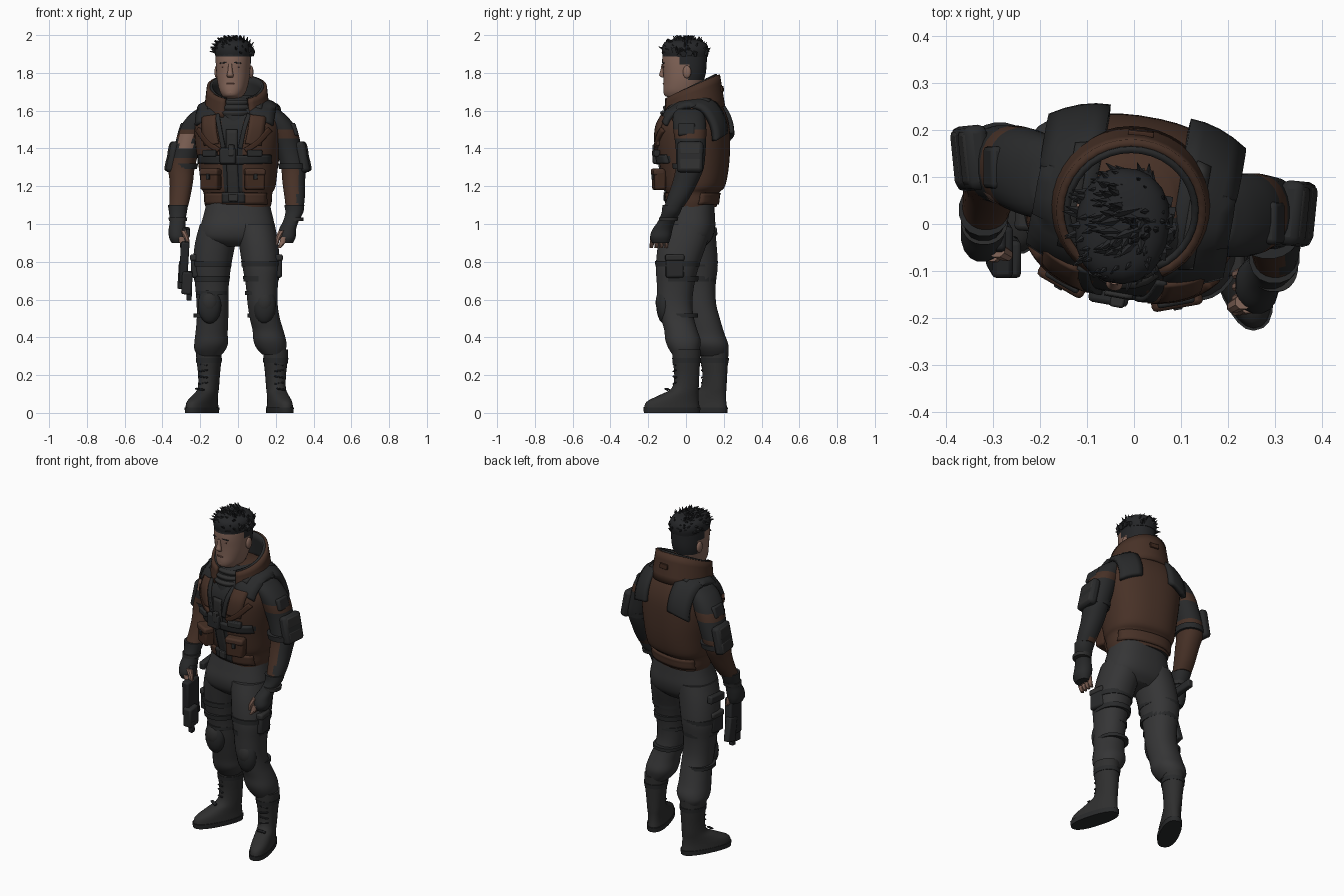
import bpy, bmesh, math, random
from mathutils import Matrix, Vector

if "Cube" in bpy.data.objects:
    bpy.data.objects.remove(bpy.data.objects["Cube"])

random.seed(4)
COL = {"pants_grey": (.036, .036, .037), "gear_black": (.022, .023, .024), "jacket_brown": (.064, .031, .02),
       "skin": (.23, .132, .1), "hair_black": (.018, .019, .021), "boot_grey": (.028, .028, .028),
       "pouch_brown": (.052, .023, .014), "lip_brown": (.15, .075, .058)}
MAT = {}
for k, c in COL.items():
    MAT[k] = bpy.data.materials.new(k)
    MAT[k].diffuse_color = (*c, 1)
I = Matrix.Identity(4)
TW = Matrix.Translation((0, .035, 0)) @ Matrix.Rotation(math.radians(-10), 4, 'Z')   # twisted torso frame
HEAD = Matrix.Translation((-.024, 0, 0)) @ Matrix.Rotation(math.radians(-8), 4, 'Z')


def finish(name, bm, mat, M=I, solid=0, bevel=0, angle=40):
    bmesh.ops.recalc_face_normals(bm, faces=bm.faces)
    me = bpy.data.meshes.new(name)
    bm.to_mesh(me)
    bm.free()
    me.shade_smooth()
    me.set_sharp_from_angle(angle=math.radians(angle))
    me.materials.append(MAT[mat])
    ob = bpy.data.objects.new(name, me)
    bpy.context.collection.objects.link(ob)
    ob.matrix_world = M
    if solid:
        m = ob.modifiers.new("thickness", 'SOLIDIFY')
        m.thickness, m.offset = solid, 0
    if bevel:
        m = ob.modifiers.new("bevel", 'BEVEL')
        m.width, m.segments = bevel, 2
    return ob


def paint(ob, mat, rule):
    ob.data.materials.append(MAT[mat])
    for p in ob.data.polygons:
        if rule(p.center):
            p.material_index = len(ob.data.materials) - 1


def spline(rows, t):
    i = min(int(t), len(rows) - 2)
    f = t - i
    a, b, c, d = (rows[min(max(j, 0), len(rows) - 1)] for j in (i - 1, i, i + 1, i + 2))
    return [.5 * (2 * q + (r - p) * f + (2 * p - 5 * q + 4 * r - s) * f * f + (3 * q - p - 3 * r + s) * f ** 3)
            for p, q, r, s in zip(a, b, c, d)]


def loft(name, rings, mat, M=I, n=24, p=2.2, sub=4):
    """Closed body from horizontal rings (x, y, z, rx, ry)."""
    bm = bmesh.new()
    loops = []
    for k in range((len(rings) - 1) * sub + 1):
        x, y, z, rx, ry = spline(rings, k / sub)
        loop = []
        for i in range(n):
            a = math.tau * (i + .5) / n
            c, s = math.cos(a), math.sin(a)
            loop.append(bm.verts.new((x + rx * math.copysign(abs(c) ** (2 / p), c),
                                      y + ry * math.copysign(abs(s) ** (2 / p), s), z)))
        loops.append(loop)
    for A, B in zip(loops, loops[1:]):
        for i in range(n):
            bm.faces.new((A[i], A[(i + 1) % n], B[(i + 1) % n], B[i]))
    bm.faces.new(loops[0])
    bm.faces.new(loops[-1])
    return finish(name, bm, mat, M)


def box(name, loc, size, mat, rot=(0, 0, 0), M=I, bevel=.01):
    bm = bmesh.new()
    R = Matrix.Rotation(rot[2], 4, 'Z') @ Matrix.Rotation(rot[1], 4, 'Y') @ Matrix.Rotation(rot[0], 4, 'X')
    bmesh.ops.create_cube(bm, size=1, matrix=Matrix.Translation(loc) @ R @ Matrix.Diagonal((*size, 1)))
    return finish(name, bm, mat, M, bevel=bevel)


def ball(name, loc, size, mat, M=I):
    bm = bmesh.new()
    bmesh.ops.create_uvsphere(bm, u_segments=16, v_segments=10, radius=1,
                              matrix=Matrix.Translation(loc) @ Matrix.Diagonal((*size, 1)))
    return finish(name, bm, mat, M)


def grid(name, rows, mat, M=I, solid=.012):
    bm = bmesh.new()
    V = [[bm.verts.new(v) for v in r] for r in rows]
    for A, B in zip(V, V[1:]):
        for i in range(len(A) - 1):
            bm.faces.new((A[i], A[i + 1], B[i + 1], B[i]))
    return finish(name, bm, mat, M, solid=solid)


# Jacket body
TORSO = [(0, .0, 1.09, .172, .122), (0, 0, 1.12, .178, .128), (0, 0, 1.165, .182, .135), (0, .01, 1.2, .196, .158),
         (0, .01, 1.3, .208, .178), (0, .005, 1.42, .225, .19), (0, .005, 1.52, .228, .185), (0, .015, 1.6, .198, .152),
         (0, .015, 1.65, .13, .12), (0, .0, 1.68, .08, .09)]
jacket = loft("jacket", TORSO, "jacket_brown", TW, n=48, p=2.4)
paint(jacket, "gear_black", lambda c: c.y < 0 and (abs(c.x) < .055 or (1.32 < c.z < 1.37 and abs(c.x) < .2)
                                                   or (c.z > 1.5 and abs(c.x) < .055 + .5 * (c.z - 1.5))))


def strap(name, path, w, side, mat, thick=.014):
    """Strip laid on the jacket surface along local (x, z) points."""
    rows = []
    d = Vector((path[-1][0] - path[0][0], path[-1][1] - path[0][1])).normalized()
    for k in range((len(path) - 1) * 6 + 1):
        px, pz = spline(path, k / 6)
        row = []
        for j in range(-2, 3):
            x, z = px - d.y * w * j / 4, pz + d.x * w * j / 4
            i = max(i for i in range(len(TORSO) - 1) if TORSO[i][2] <= max(z, 1.09))
            f = (z - TORSO[i][2]) / (TORSO[i + 1][2] - TORSO[i][2])
            _, y0, _, rx, ry = spline(TORSO, i + f)
            row.append((x, y0 + side * (ry * (1 - min(.97, abs(x) / rx) ** 2.4) ** (1 / 2.4) + .004), z))
        rows.append(row)
    return grid(name, rows, mat, TW, thick)


strap("zip_panel", [(0, 1.11), (0, 1.3), (0, 1.5)], .06, -1, "boot_grey", .01)
strap("chest_band", [(-.19, 1.345), (0, 1.34), (.19, 1.345)], .045, -1, "gear_black", .024)
strap("waist_belt_front", [(-.06, 1.14), (.06, 1.14)], .055, -1, "gear_black", .02)
for side, nm in ((-1, "front"), (1, "back")):
    strap("jacket_hem_" + nm, [(-.165, 1.135), (0, 1.135), (.165, 1.135)], .06, side, "jacket_brown", .012)
for s, nm in ((-1, "right"), (1, "left")):
    strap("lapel_strap_" + nm, [(s * .085, 1.58), (s * .065, 1.5), (s * .045, 1.4)], .022, -1, "gear_black")
    strap("chest_panel_" + nm, [(s * .13, 1.57), (s * .125, 1.5), (s * .11, 1.42)], .08, -1, "jacket_brown", .018)
    strap("chest_trim_" + nm, [(s * .19, 1.5), (s * .13, 1.43), (s * .07, 1.39)], .025, -1, "pouch_brown", .024)
    # Belly pouches with flaps
    box("belly_pouch_" + nm, (s * .118, -.16, 1.235), (.105, .06, .11), "pouch_brown", (0, 0, s * .35), TW, .012)
    box("pouch_flap_" + nm, (s * .119, -.166, 1.275), (.11, .06, .035), "jacket_brown", (0, 0, s * .35), TW)
    box("pouch_clip_" + nm, (s * .128, -.192, 1.25), (.02, .012, .03), "gear_black", (0, 0, s * .35), TW, .003)
    box("chest_clip_" + nm, (s * .12, -.175, 1.375), (.08, .03, .035), "gear_black", (0, 0, s * .35), TW, .006)
    # Padded straps hugging the shoulders
    prof = [(-.135, 1.56), (-.11, 1.605), (-.04, 1.65), (.05, 1.662), (.12, 1.645), (.165, 1.59), (.187, 1.53),
            (.192, 1.48)]
    rows = []
    for k in range(22):
        y, z = spline(prof, k / 3)
        rows.append([(s * (.085 + .12 * j / 4), y - .04 * (j / 4) ** 2 * (y > .05) + .03 * (j / 4) ** 2 * (y < -.05),
                      z - .04 * (j / 4) ** 1.5) for j in range(5)])
    grid("shoulder_pad_" + nm, rows, "gear_black", TW, .03)
    grid("shoulder_strip_" + nm, [[(v[0], v[1] * 1.02, v[2] + .016) for v in r[1:3]] for r in rows[3:13]],
         "boot_grey", TW, .01)
box("chest_buckle", (-.02, -.195, 1.36), (.085, .035, .085), "gear_black", (0, 0, 0), TW, .01)
box("buckle_drop", (0, -.2, 1.39), (.03, .03, .06), "boot_grey", (0, 0, 0), TW, .005)
box("belt_buckle", (0, -.142, 1.14), (.05, .02, .04), "boot_grey", (0, 0, 0), TW, .005)

# Tall open collar with dark lining, and scarf
rows = []
for k in range(5):
    t = k / 4
    row = []
    for i in range(33):
        a = math.radians(-66 + 312 * i / 32)
        f = (1 + math.sin(a)) / 2
        rx, ry = .165 - .016 * t, .158 - .016 * t
        row.append((rx * math.cos(a) - .006, .04 + ry * math.sin(a) - .012 * t,
                    1.56 + .06 * f + t * (.095 + .075 * f ** .8)))
    rows.append(row)
grid("collar", rows, "jacket_brown", I, .02)
rows = [[(-.006 + (v[0] + .006) * .91, .03 + (v[1] - .03) * .91, v[2] + .004) for v in r] for r in rows]
grid("collar_lining", rows, "gear_black", I, .014)
box("collar_loop", (.015, .192, 1.715), (.055, .012, .03), "pouch_brown", (.1, 0, -.1), I, .003)
loft("scarf", [(-.01, .0, 1.52, .06, .14), (-.012, .005, 1.58, .1, .132), (-.015, .005, 1.62, .108, .115),
               (-.018, .005, 1.645, .098, .1), (-.02, .01, 1.67, .085, .085), (-.02, .01, 1.68, .06, .06)], "gear_black")
for j in range(3):
    loft("scarf_fold_%d" % j, [(-.014, .0 + .004 * j, 1.575 + .028 * j, .1, .133 - .011 * j),
                               (-.014, .0 + .004 * j, 1.59 + .028 * j, .106, .138 - .011 * j),
                               (-.014, .0 + .004 * j, 1.6 + .028 * j, .098, .128 - .011 * j)], "boot_grey")

# Head and face
head = loft("head", [(0, .01, 1.62, .06, .065), (0, -.0, 1.665, .06, .08), (0, -.022, 1.678, .056, .09),
                     (0, -.022, 1.705, .07, .098), (0, -.014, 1.75, .082, .105), (0, -.008, 1.8, .089, .113),
                     (0, -.008, 1.86, .092, .118), (0, -.006, 1.91, .09, .115), (0, -.005, 1.95, .07, .09),
                     (0, -.005, 1.965, .03, .04)], "skin", HEAD, n=32)
paint(head, "hair_black", lambda c: c.z > 1.885 or (c.y > -.03 and c.z > 1.85) or (c.y > .03 and c.z > 1.76))
loft("nose", [(0, -.12, 1.848, .01, .01), (0, -.124, 1.815, .012, .012), (0, -.128, 1.788, .018, .015),
              (0, -.12, 1.776, .014, .01)], "skin", HEAD, n=12)
ball("chin", (0, -.098, 1.698), (.032, .022, .022), "skin", HEAD)
box("mouth", (0, -.118, 1.742), (.042, .008, .008), "lip_brown", (0, 0, 0), HEAD, .003)
for s, nm in ((-1, "right"), (1, "left")):
    ball("ear_" + nm, (s * .092, .018, 1.805), (.012, .022, .034), "skin", HEAD)
    box("eye_" + nm, (s * .036, -.113, 1.833), (.024, .007, .007), "lip_brown", (0, 0, s * .25), HEAD, .002)
    box("eyebrow_" + nm, (s * .038, -.116, 1.853), (.04, .008, .006), "hair_black", (0, s * .1, s * .25), HEAD, .002)

# Hair mass and swept locks
loft("hair_cap", [(0, -.004, 1.885, .093, .119), (0, -.004, 1.92, .1, .124), (0, -.006, 1.952, .092, .115),
                  (0, -.008, 1.972, .065, .085), (0, -.008, 1.98, .02, .03)], "hair_black", HEAD, n=20)
bm = bmesh.new()
for k in range(150):
    a, e = random.uniform(0, math.tau), random.uniform(.0, 1.35)
    n = Vector((math.cos(a) * math.cos(e), math.sin(a) * math.cos(e), math.sin(e)))
    base = Vector((n.x * .09, -.004 + n.y * .112, 1.903 + n.z * .072))
    d = (n * .4 + Vector((random.uniform(-1.1, -.1), random.uniform(-.5, .1), random.uniform(0, .4)))).normalized()
    q = d.to_track_quat('Z', 'Y').to_matrix().to_4x4()
    bmesh.ops.create_cone(bm, segments=5, radius1=.018, radius2=.001, depth=.062, cap_ends=True,
                          matrix=Matrix.Translation(base + d * .01) @ q)
for v in bm.verts:
    v.co.z = min(v.co.z, 2.0)
finish("hair_locks", bm, "hair_black", HEAD, angle=25)

# Sleeves: shoulder to wrist
arm_r = loft("sleeve_right", [(-.165, .09, 1.61, .05, .07), (-.2, .1, 1.57, .066, .088), (-.236, .115, 1.5, .076, .09),
                              (-.27, .125, 1.4, .07, .085), (-.298, .125, 1.3, .07, .078), (-.3, .1, 1.22, .062, .07),
                              (-.308, .065, 1.14, .055, .06), (-.315, .035, 1.09, .05, .052)], "jacket_brown")
arm_l = loft("sleeve_left", [(.16, .015, 1.61, .05, .07), (.195, .015, 1.57, .066, .085), (.238, .02, 1.5, .074, .088),
                             (.268, .025, 1.4, .07, .08), (.293, .02, 1.3, .066, .075), (.295, -.005, 1.22, .06, .068),
                             (.3, -.04, 1.14, .054, .06), (.3, -.065, 1.09, .048, .052)], "jacket_brown")
paint(arm_r, "gear_black", lambda c: c.z > 1.5 or 1.36 < c.z < 1.44)
paint(arm_r, "skin", lambda c: 1.41 < c.z < 1.47 and c.y < .06 and c.x < -.24)
paint(arm_l, "gear_black", lambda c: c.z > 1.49 or 1.3 < c.z < 1.45 or (c.z < 1.29 and (c.x > .315 or c.y > .0)))
# Elbow guards, gloves and fingers
for s, nm, ey, W, H in ((-1, "right", .14, (-.318, .03, 1.1), (-.322, -.025, .93)),
                        (1, "left", .022, (.298, -.07, 1.1), (.262, -.135, .93))):
    tilt = (0, -s * .2, s * -.1)
    box("elbow_guard_" + nm, (s * .345, ey, 1.355), (.052, .138, .165), "gear_black", tilt, I, .018)
    for j in range(2):
        box("guard_plate_%s_%d" % (nm, j), (s * (.366 - .016 * j), ey, 1.315 + .08 * j), (.03, .12, .07),
            "boot_grey", tilt, I, .012)
    loft("guard_strap_" + nm, [(s * .29, ey - .01, 1.29, .073, .082), (s * .285, ey - .01, 1.32, .075, .086)],
         "gear_black")
    box("upper_arm_patch_" + nm, (s * .298, ey - .02, 1.5), (.03, .09, .07), "gear_black", (0, -s * .3, 0), I, .01)
    m = [(W[i] + H[i]) / 2 for i in range(3)]
    loft("glove_" + nm, [(*W, .054, .056), (W[0], W[1] - .01, 1.06, .048, .05), (*m, .042, .046),
                         (H[0], H[1] + .01, .97, .046, .054), (*H, .044, .056), (H[0], H[1], .9, .03, .045)],
         "gear_black", n=16)
    loft("glove_cuff_" + nm, [(W[0], W[1] - .022, 1.035, .05, .052), (W[0], W[1] - .025, 1.015, .048, .05)], "boot_grey")
    for j in range(4):
        y = H[1] - .042 + .026 * j
        loft("finger_%s_%d" % (nm, j), [(H[0] - s * .018, y, .93, .018, .013), (H[0] - s * .03, y - .004, .895, .015, .012),
                                        (H[0] - s * .045, y - .008, .872, .01, .01)], "skin", n=8)
    loft("thumb_" + nm, [(H[0] - s * .03, H[1] - .03, .965, .018, .016), (H[0] - s * .05, H[1] - .04, .925, .014, .014),
                         (H[0] - s * .057, H[1] - .042, .89, .008, .008)], "skin", n=8)

# Trousers
loft("hips", [(0, .03, 1.12, .165, .12), (0, .025, 1.05, .182, .128), (-.002, .02, .98, .198, .135),
              (-.004, .018, .92, .19, .12), (-.004, .02, .88, .1, .08)], "pants_grey", p=2.5, n=32)
loft("trouser_left", [(.09, .005, 1.0, .105, .13), (.108, -.018, .9, .105, .13), (.122, -.045, .78, .1, .115),
                      (.126, -.055, .68, .086, .1), (.13, -.058, .58, .08, .092), (.142, -.045, .5, .08, .088),
                      (.158, -.028, .44, .082, .088), (.168, -.016, .385, .087, .094), (.176, -.01, .345, .08, .085),
                      (.186, -.004, .31, .06, .07)], "pants_grey")
loft("trouser_right", [(-.095, .03, 1.0, .107, .122), (-.12, .042, .9, .108, .12), (-.137, .055, .78, .102, .114),
                       (-.138, .06, .68, .09, .098), (-.135, .07, .58, .085, .09), (-.135, .09, .5, .084, .09),
                       (-.14, .112, .42, .086, .092), (-.142, .127, .37, .09, .096), (-.148, .137, .335, .083, .088),
                       (-.152, .145, .3, .06, .068)], "pants_grey")
leg_rows = ((1, "left", .122, -.04, -.145, .14, (.198, .007, 0), 16),
            (-1, "right", -.138, .055, -.035, -.15, (-.152, .155, 0), -27))
for s, nm, x, y, ky, kx, ank, yaw in leg_rows:
    # Thigh straps, pouch and knee pad
    for j, z in enumerate((.71, .79)):
        loft("thigh_strap_%s_%d" % (nm, j), [(x, y - .005, z - .014, .094 + .01 * j, .11 + .008 * j),
                                            (x, y - .005, z + .014, .096 + .01 * j, .113 + .007 * j)], "gear_black")
    box("thigh_pouch_" + nm, (x + s * .083, y - .02, .775), (.05, .095, .12), "gear_black", (0, 0, s * .1), I, .012)
    box("thigh_flap_" + nm, (x + s * .087, y - .02, .822), (.05, .1, .035), "boot_grey", (0, 0, s * .1), I, .01)
    ball("knee_pad_" + nm, (kx, ky + .03, .57), (.062, .042, .098), "gear_black")
    ball("knee_cap_" + nm, (kx, ky + .016, .585), (.045, .032, .06), "boot_grey")
    for j, z in enumerate((.515, .635)):
        loft("knee_strap_%s_%d" % (nm, j), [(x + s * .012 * (1 - j), ky + .09 + .025 * (1 - j), z - .01, .085, .093),
                                           (x + s * .012 * (1 - j), ky + .09 + .025 * (1 - j), z + .01, .085, .093)],
             "gear_black")
    # Boots
    B = Matrix.Translation(ank) @ Matrix.Rotation(math.radians(yaw), 4, 'Z')
    loft("boot_" + nm, [(0, -.085, .025, .056, .152), (0, -.08, .06, .053, .142), (0, -.045, .095, .05, .105),
                        (0, -.012, .13, .049, .073), (0, -.003, .2, .053, .067), (0, -.005, .28, .062, .073),
                        (0, -.005, .335, .064, .075)], "boot_grey", B)
    loft("sole_" + nm, [(0, -.085, 0, .056, .152), (0, -.085, .028, .058, .156)], "gear_black", B, p=2.4)
    for j in range(6):
        box("boot_lace_%s_%d" % (nm, j), (0, -.066 - .045 * (j == 0), .125 + .033 * j), (.05, .018, .008), "hair_black",
            (.2, .15 * (-1) ** j, 0), B, .003)
    loft("boot_strap_" + nm, [(0, -.004, .265, .063, .074), (0, -.004, .29, .066, .077)], "gear_black", B)

# Sidearm held in the right hand, muzzle down
box("gun_body", (-.285, -.05, .8), (.045, .11, .22), "hair_black", (.1, .06, 0), I, .01)
box("gun_magazine", (-.298, -.005, .73), (.038, .07, .14), "gear_black", (.25, .06, 0), I, .008)
box("gun_shroud", (-.27, -.07, .69), (.055, .08, .12), "gear_black", (.1, .06, 0), I, .01)
box("gun_muzzle", (-.258, -.08, .63), (.028, .03, .07), "hair_black", (.1, .06, 0), I, .006)
box("gun_grip", (-.29, -.04, .925), (.035, .06, .1), "hair_black", (-.3, 0, 0), I, .008)
box("gun_stock", (-.272, .1, .955), (.035, .13, .045), "gear_black", (.1, 0, 0), I, .008)

for m in bpy.data.materials:
    if m.users and not m.is_grease_pencil:
        m.use_nodes = True
        m.node_tree.nodes["Principled BSDF"].inputs["Base Color"].default_value = m.diffuse_color
